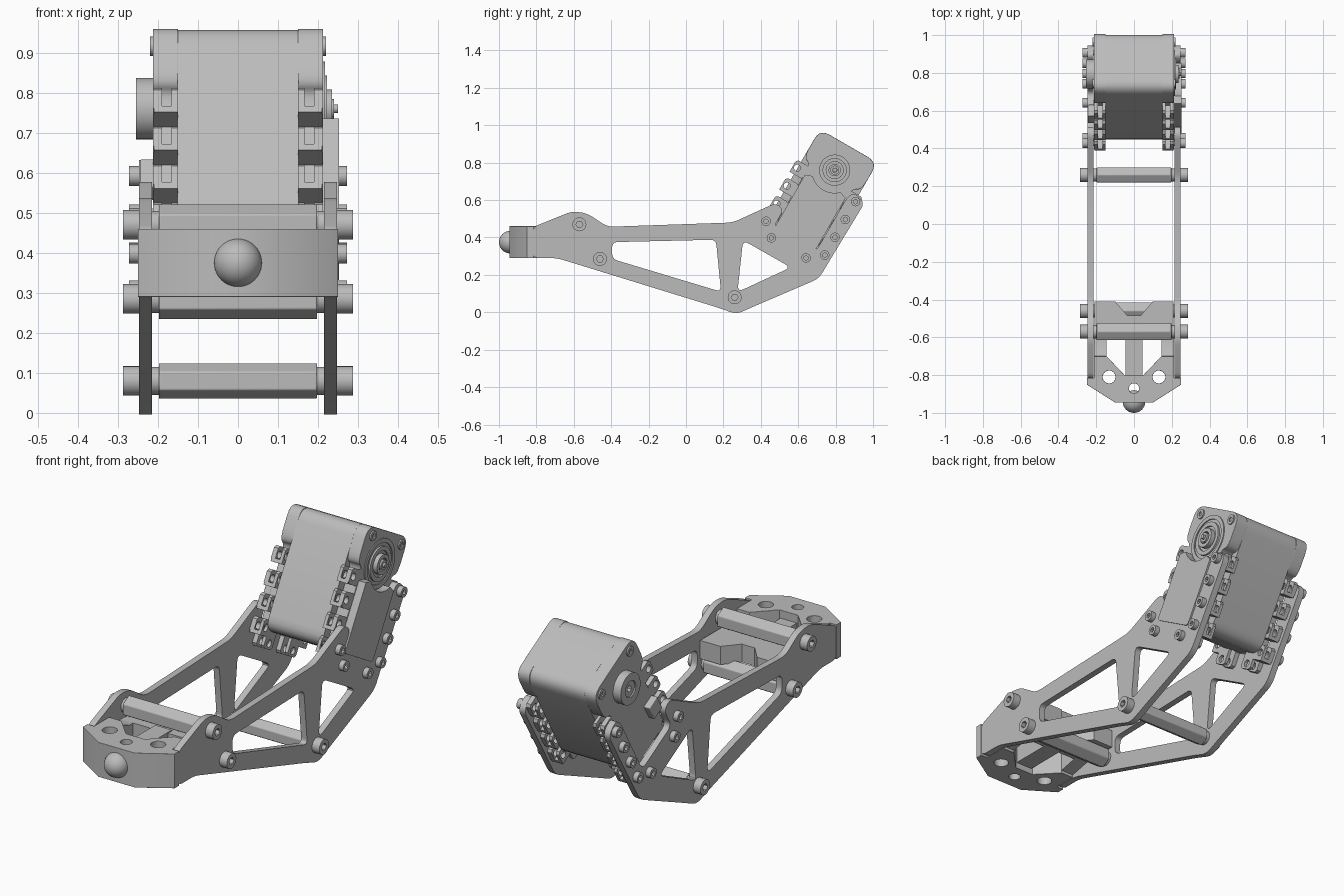
import bpy, bmesh
from math import sin, cos, pi, radians
from mathutils import Matrix, Vector

cube = bpy.data.objects.get("Cube")
if cube:
    bpy.data.objects.remove(cube)

grey = bpy.data.materials.new("machined grey")
grey.use_nodes = True
grey.diffuse_color = (0.5, 0.5, 0.5, 1)
grey.node_tree.nodes["Principled BSDF"].inputs["Base Color"].default_value = (0.5, 0.5, 0.5, 1)


def frame(a, b, c, origin=(0, 0, 0)):
    m = Matrix((a, b, c)).transposed().to_4x4()
    m.translation = Vector(origin)
    return m


# Drawing planes: floor plan, side elevation, and the tilted servo
PLAN = Matrix.Identity(4)
SIDE = frame((0, 1, 0), (0, 0, 1), (1, 0, 0))
C, S = cos(radians(30)), sin(radians(30))
SERVO = frame((0, C, -S), (0, S, C), (1, 0, 0), (0, 0.795, 0.76))


def finish(obj, name, bevel=0):
    obj.name = name
    obj.data.name = name
    obj.data.materials.clear()
    obj.data.materials.append(grey)
    bpy.ops.object.select_all(action='DESELECT')
    obj.select_set(True)
    bpy.context.view_layer.objects.active = obj
    bpy.ops.object.shade_smooth_by_angle(angle=radians(35))
    if bevel:
        mod = obj.modifiers.new("edge rounding", 'BEVEL')
        mod.width, mod.segments, mod.angle_limit = bevel, 3, radians(50)
    return obj


def ring(r, n=24, x=0, y=0):
    return [(x + r * cos(2 * pi * i / n), y + r * sin(2 * pi * i / n)) for i in range(n)]


def rect(x0, x1, y0, y1):
    return [(x0, y0), (x1, y0), (x1, y1), (x0, y1)]


def rounded(points, r, steps=5):
    # Replace each corner by a short curve
    out = []
    for i, p in enumerate(points):
        p, a, b = Vector(p), Vector(points[i - 1]), Vector(points[(i + 1) % len(points)])
        da, db = a - p, b - p
        p0 = p + da.normalized() * min(r, da.length * 0.45)
        p1 = p + db.normalized() * min(r, db.length * 0.45)
        for k in range(steps + 1):
            t = k / steps
            q = p0 * (1 - t) ** 2 + p * 2 * t * (1 - t) + p1 * t ** 2
            out.append((q.x, q.y))
    return out


def prism(name, loops, lo, hi, plane, bevel=0):
    # Extrude an outline, with any further loops as holes
    cu = bpy.data.curves.new(name, 'CURVE')
    cu.dimensions, cu.fill_mode, cu.extrude = '2D', 'BOTH', (hi - lo) / 2
    for loop in loops:
        sp = cu.splines.new('POLY')
        sp.points.add(len(loop) - 1)
        for pt, (x, y) in zip(sp.points, loop):
            pt.co = (x, y, 0, 1)
        sp.use_cyclic_u = True
    tmp = bpy.data.objects.new(name, cu)
    bpy.context.collection.objects.link(tmp)
    bpy.context.view_layer.update()
    me = bpy.data.meshes.new_from_object(tmp.evaluated_get(bpy.context.evaluated_depsgraph_get()))
    bpy.data.objects.remove(tmp)
    bm = bmesh.new()
    bm.from_mesh(me)
    bmesh.ops.remove_doubles(bm, verts=bm.verts, dist=1e-5)
    bmesh.ops.recalc_face_normals(bm, faces=bm.faces)
    bmesh.ops.transform(bm, matrix=plane @ Matrix.Translation((0, 0, (lo + hi) / 2)), verts=bm.verts)
    bm.to_mesh(me)
    bm.free()
    obj = bpy.data.objects.new(name, me)
    bpy.context.collection.objects.link(obj)
    return finish(obj, name, bevel)


def sided(name, side, loops, lo, hi, plane, bevel=0):
    # The same prism on the left (+1) or right (-1)
    lo, hi = (lo, hi) if side > 0 else (-hi, -lo)
    return prism(("left_" if side > 0 else "right_") + name, loops, lo, hi, plane, bevel)


def screw(name, side, x, y, r, lo, hi, plane):
    sided(name + "_head", side, [ring(r, 24, x, y), ring(r * 0.5, 6, x, y)], lo, hi, plane)
    sided(name + "_shank", side, [ring(r * 0.6, 16, x, y)], lo - 0.03, (lo + hi) / 2, plane)


# Side plate outline with two lightening windows
plate = rounded([(-0.82, 0.29), (-0.69, 0.29), (0.17, 0.025), (0.27, -0.01), (0.36, 0.03),
                 (0.71, 0.18), (0.955, 0.585), (0.9, 0.64), (0.863, 0.617), (0.693, 0.323),
                 (0.467, 0.453), (0.522, 0.548), (0.48, 0.585), (0.25, 0.48),
                 (-0.42, 0.457), (-0.53, 0.53), (-0.61, 0.54), (-0.82, 0.455)], 0.035)
window_front = rounded([(-0.395, 0.375), (0.16, 0.388), (0.187, 0.11), (-0.395, 0.285)], 0.03)
window_back = rounded([(0.305, 0.385), (0.56, 0.24), (0.275, 0.108)], 0.035)

rods = {"upper_front": (-0.57, 0.47), "lower_front": (-0.46, 0.285), "bottom": (0.26, 0.08)}
edge_u = [-0.09, -0.2, -0.31, -0.42]

# Servo core and shells
core = rounded([(-0.178, -0.43), (0.178, -0.43), (0.178, 0.15), (-0.178, 0.15)], 0.07)
prism("servo_core", [core], -0.151, 0.151, SERVO)
shell = rounded([(-0.13, -0.43), (0.13, -0.43), (0.13, -0.04), (0.178, -0.02), (0.178, 0.15),
                 (-0.178, 0.15), (-0.178, -0.02), (-0.13, -0.04)], 0.06)

for side in (1, -1):
    sided("servo_shell", side, [shell], 0.15, 0.213, SERVO, 0.012)
    sided("side_plate", side, [plate, window_front, window_back], 0.215, 0.247, SIDE)

    # Slotted mounting tabs down the two long edges of the servo
    for edge in (1, -1):
        for i, u in enumerate(edge_u):
            a, b = sorted((edge * 0.125, edge * 0.205))
            tab = rounded(rect(a, b, u - 0.038, u + 0.038), 0.012, 1)
            hole = ring(0.018, 12, edge * 0.179, u)
            sided("tab_outer", side, [tab, hole], 0.19, 0.213, SERVO)
            sided("tab_inner", side, [tab, hole], 0.15, 0.166, SERVO)
            sided("tab_rib", side, [rect(a, b, u - 0.038, u - 0.02)], 0.15, 0.21, SERVO)
            if edge > 0 or i == 3:
                screw("servo_screw", side, edge * 0.181, u, 0.025, 0.24, 0.272, SERVO)

    # Bottom tabs
    for v in (-0.112, 0.102):
        tab = rounded(rect(v - 0.038, v + 0.038, -0.51, -0.42), 0.012, 1)
        hole = ring(0.018, 12, v, -0.483)
        sided("bottom_tab_outer", side, [tab, hole], 0.19, 0.213, SERVO)
        sided("bottom_tab_inner", side, [tab, hole], 0.15, 0.166, SERVO)
        screw("bottom_screw", side, v, -0.483, 0.025, 0.24, 0.272, SERVO)

    # Case screws at the top corners
    for v in (-0.122, 0.132):
        screw("case_screw", side, v, 0.11, 0.024, 0.208, 0.22, SERVO)

    # Screws holding the spacer rods
    for name, (y, z) in rods.items():
        screw(name + "_rod_screw", side, y, z, 0.037, 0.247, 0.287, SIDE)

# Left idler bearing rings and the cover below it
for name, r_out, r_in, top in (("idler_rim", 0.118, 0.098, 0.218), ("idler_ring", 0.083, 0.062, 0.222),
                               ("idler_boss", 0.048, 0.03, 0.235), ("idler_bolt", 0.024, 0.012, 0.24)):
    prism(name, [ring(r_out, 40), ring(r_in, 40)], 0.21, top, SERVO)
prism("idler_pin", [ring(0.011, 12)], 0.21, 0.25, SERVO)
arc = [(0.122 * cos(a), 0.122 * sin(a)) for a in (radians(-45 - 9 * i) for i in range(11))]
cover = rounded(rect(-0.125, 0.125, -0.43, -0.1), 0.02)[:12] + [(0.125, -0.1)] + arc + [(-0.125, -0.1)]
prism("servo_cover", [cover], 0.21, 0.252, SERVO)

# Right drive horn and cable socket
prism("drive_horn", [ring(0.077, 40), ring(0.04, 32)], -0.255, -0.21, SERVO, 0.004)
prism("horn_hub", [ring(0.041, 32), ring(0.016, 6)], -0.248, -0.21, SERVO)
prism("cable_socket", [rect(-0.13, -0.06, -0.3, -0.22)], -0.245, -0.21, SERVO, 0.004)

# Hexagonal spacer rods
for name, (y, z) in rods.items():
    hexagon = [(y + q, z + p) for p, q in ring(0.052, 6)]
    hexagon = [(y + (a - y) * 0.87 + 0, z + (b - z) * 0.87) for a, b in hexagon] if name == "bottom" else hexagon
    prism(name + "_rod", [hexagon], -0.198, 0.198, SIDE, 0.004)
    prism(name + "_rod_core", [ring(0.035, 20, y, z)], -0.22, 0.22, SIDE)

# Foot block with arms reaching back between the plates
half = [(0.1, -0.945), (0.25, -0.85), (0.25, -0.815), (0.213, -0.815), (0.213, -0.7),
        (0.145, -0.7), (0.05, -0.8)]
foot = half + [(-x, y) for x, y in reversed(half)]
holes = [ring(0.034, 24, 0.132, -0.81), ring(0.034, 24, -0.132, -0.81), ring(0.027, 24, 0, -0.87)]
prism("foot_block", [foot] + holes, 0.29, 0.46, PLAN, 0.004)
for side in (1, -1):
    a, b = sorted((side * 0.145, side * 0.213))
    arm = [(-0.72, 0.3), (-0.58, 0.33), (-0.58, 0.415), (-0.64, 0.415), (-0.72, 0.45)]
    prism("foot_arm", [arm], a, b, SIDE)
prism("foot_rib", [rect(-0.045, 0.045, -0.81, -0.58)], 0.32, 0.42, PLAN)
notched = [(-0.21, -0.61), (0.21, -0.61), (0.21, -0.41), (0.1, -0.41), (0.035, -0.485),
           (-0.035, -0.485), (-0.1, -0.41), (-0.21, -0.41)]
prism("foot_crossbar", [notched], 0.325, 0.415, PLAN)

# Ball at the toe
bpy.ops.mesh.primitive_uv_sphere_add(segments=32, ring_count=20, radius=0.06, location=(0, -0.94, 0.375))
finish(bpy.context.object, "toe_ball")
